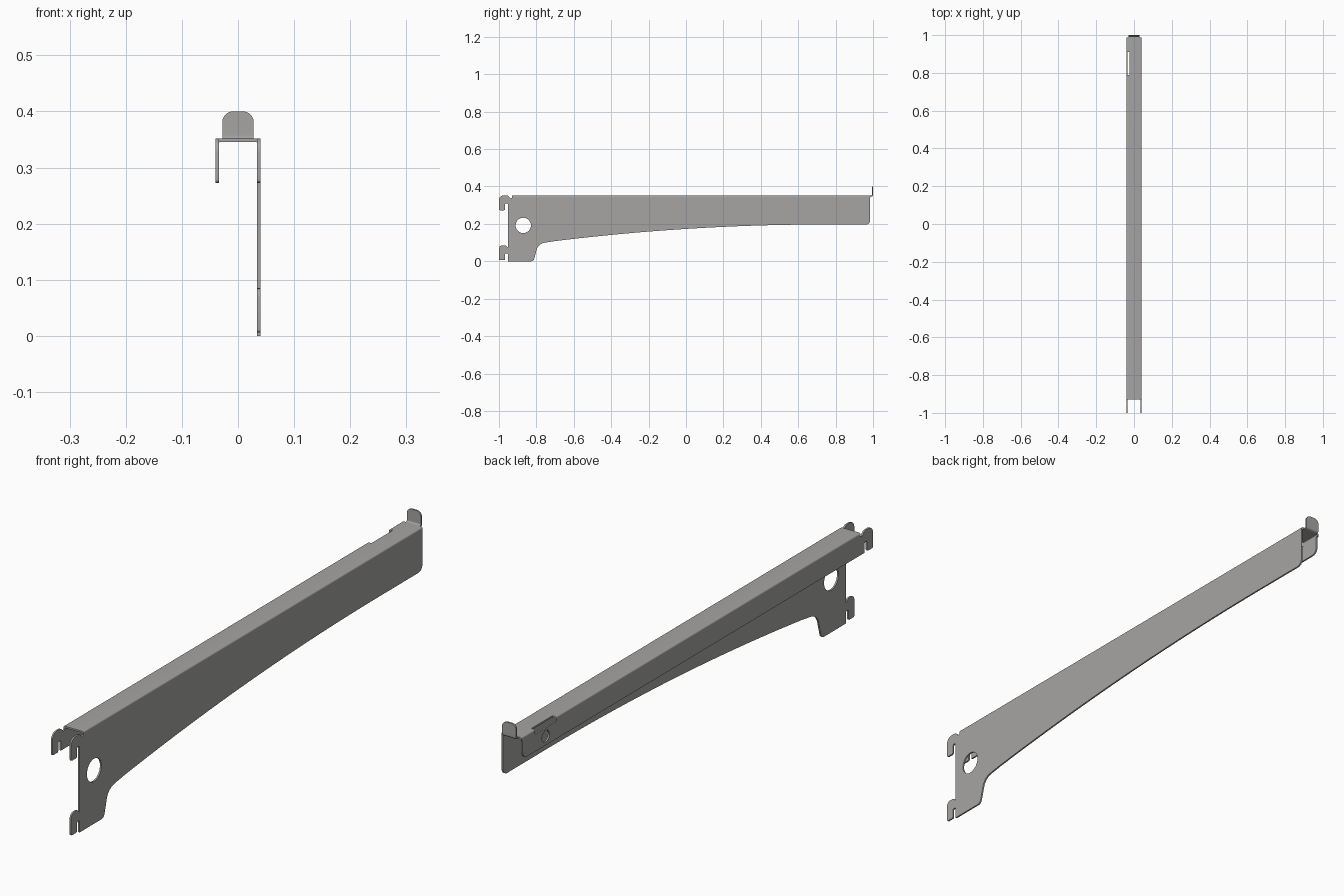
import bpy, bmesh, math
from mathutils import Vector, Matrix

if "Cube" in bpy.data.objects:
    bpy.data.objects.remove(bpy.data.objects["Cube"])

steel = bpy.data.materials.new("grey_steel")
steel.diffuse_color = (0.38, 0.375, 0.365, 1)
steel.use_nodes = True
steel.node_tree.nodes["Principled BSDF"].inputs["Base Color"].default_value = steel.diffuse_color
T = 0.006            # sheet thickness
W = 0.04             # half width of channel
TOP, BEND = 0.352, 0.012
Y0, Y1 = -0.93, 0.987


def fillet(points, steps=6):
    """Round each (u, v, radius) corner of a closed outline."""
    out = []
    n = len(points)
    for i, (u, v, r) in enumerate(points):
        p = Vector((u, v))
        if r == 0:
            out.append(p)
            continue
        a = Vector(points[i - 1][:2]) - p
        b = Vector(points[(i + 1) % n][:2]) - p
        half = a.angle(b) / 2
        d = min(r / math.tan(half), a.length * 0.5, b.length * 0.5)
        a.normalize()
        b.normalize()
        r = d * math.tan(half)
        c = p + (a + b).normalized() * (r / math.sin(half))
        s, e = p + a * d - c, p + b * d - c
        sweep = s.angle_signed(e)
        for k in range(steps + 1):
            t = -sweep * k / steps
            out.append(c + Vector((s.x * math.cos(t) - s.y * math.sin(t),
                                   s.x * math.sin(t) + s.y * math.cos(t))))
    return out


def circle(u, v, r, n=32):
    return [Vector((u + r * math.cos(2 * math.pi * k / n),
                    v + r * math.sin(2 * math.pi * k / n))) for k in range(n)]


def sheet(name, loops, depth, axes, centre):
    """Extrude filled outlines; axes give the directions of u, v and depth."""
    cu = bpy.data.curves.new(name, 'CURVE')
    cu.dimensions, cu.fill_mode, cu.extrude = '2D', 'BOTH', depth / 2
    for loop in loops:
        sp = cu.splines.new('POLY')
        sp.points.add(len(loop) - 1)
        for pt, co in zip(sp.points, loop):
            pt.co = (co.x, co.y, 0, 1)
        sp.use_cyclic_u = True
    ob = bpy.data.objects.new(name, cu)
    bpy.context.collection.objects.link(ob)
    bpy.ops.object.select_all(action='DESELECT')
    ob.select_set(True)
    bpy.context.view_layer.objects.active = ob
    bpy.ops.object.convert(target='MESH')
    ob = bpy.context.view_layer.objects.active
    m = Matrix(axes).transposed().to_4x4()
    m.translation = centre
    ob.data.transform(m)
    bm = bmesh.new()
    bm.from_mesh(ob.data)
    bmesh.ops.remove_doubles(bm, verts=bm.verts, dist=1e-5)
    bmesh.ops.recalc_face_normals(bm, faces=bm.faces)
    bm.to_mesh(ob.data)
    bm.free()
    ob.data.materials.clear()
    ob.data.materials.append(steel)
    bpy.ops.object.shade_smooth_by_angle(angle=math.radians(30))
    return ob


SIDE = ((0, 1, 0), (0, 0, 1), (1, 0, 0))      # u=y, v=z, depth=x
CROSS = ((1, 0, 0), (0, 0, 1), (0, -1, 0))    # u=x, v=z, depth=y
JOIN = TOP - BEND


def hook(z):
    """Hook outline from the plate edge, down the slot and over the top."""
    return [(-0.952, z, 0), (-0.952, z + 0.037, 0.006), (-0.967, z + 0.037, 0.006),
            (-0.967, z, 0.006), (-1.0, z, 0.006), (-1.0, z + 0.079, 0.025)]


# Long side plate: two hooks, round hole and arched lower edge
arch = [(y, 0.197 - 0.095 * ((0.75 - y) / 1.5) ** 2, 0)
        for y in [-0.70 + 1.45 * k / 24 for k in range(25)]]
outline = ([(Y0, JOIN, 0), (Y1 - 0.002, JOIN, 0), (Y1 - 0.002, 0.197, 0.022)]
           + arch[::-1]
           + [(-0.79, 0.094, 0.05), (-0.815, 0.0, 0.018), (-0.952, 0.0, 0)]
           + hook(0.006)
           + [(-0.965, 0.085, 0.01), (-0.952, 0.072, 0)]
           + hook(0.273)
           + [(-0.95, TOP, 0.02), (-0.938, 0.335, 0.004)])
sheet("long_side_plate", [fillet(outline), circle(-0.87, 0.192, 0.041)],
      T, SIDE, (W - T / 2, 0, 0))

# Short side flange: single hook, small hole
outline = ([(Y0, JOIN, 0), (0.79, JOIN, 0), (0.79, 0.335, 0), (0.91, 0.335, 0),
            (0.91, JOIN, 0), (Y1 - 0.007, JOIN, 0), (Y1 - 0.007, 0.273, 0.025)]
           + hook(0.273)
           + [(-0.95, TOP, 0.02), (-0.938, 0.335, 0.004)])
sheet("short_side_flange", [fillet(outline), circle(0.85, 0.305, 0.021, 24)],
      T, SIDE, (-W + T / 2, 0, 0))

# Top channel with rounded bends
section = [(-W, JOIN, 0), (-W, TOP, BEND), (W, TOP, BEND), (W, JOIN, 0),
           (W - T, JOIN, 0), (W - T, TOP - T, BEND - T),
           (-W + T, TOP - T, BEND - T), (-W + T, JOIN, 0)]
channel = sheet("top_channel", [fillet(section)], Y1 - Y0, CROSS,
                (0, (Y0 + Y1) / 2, 0))

# Slot through the left bend
bpy.ops.mesh.primitive_cube_add(size=1, location=(-0.04, 0.85, 0.345))
cutter = bpy.context.object
cutter.name = "slot_cutter"
cutter.scale = (0.03, 0.12, 0.04)
cutter.hide_render = True
mod = channel.modifiers.new("slot", 'BOOLEAN')
mod.operation, mod.object, mod.solver = 'DIFFERENCE', cutter, 'EXACT'
bpy.context.view_layer.objects.active = channel
bpy.ops.object.modifier_apply(modifier="slot")
bpy.data.objects.remove(cutter)

# Upturned end stop: bend strip and rounded tab
H = 0.028
bend = [(0.98, TOP - T, 0), (1.0, TOP - T, 0.010), (1.0, 0.362, 0),
        (1.0 - T, 0.362, 0), (1.0 - T, TOP, 0.004), (0.98, TOP, 0)]
sheet("end_stop_bend", [fillet(bend)], 2 * H, SIDE, (0, 0, 0))
tab = [(-H, 0.362, 0), (-H, 0.40, 0.02), (H, 0.40, 0.02), (H, 0.362, 0)]
sheet("end_stop_tab", [fillet(tab, 8)], T, CROSS, (0, 1.0 - T / 2, 0))
